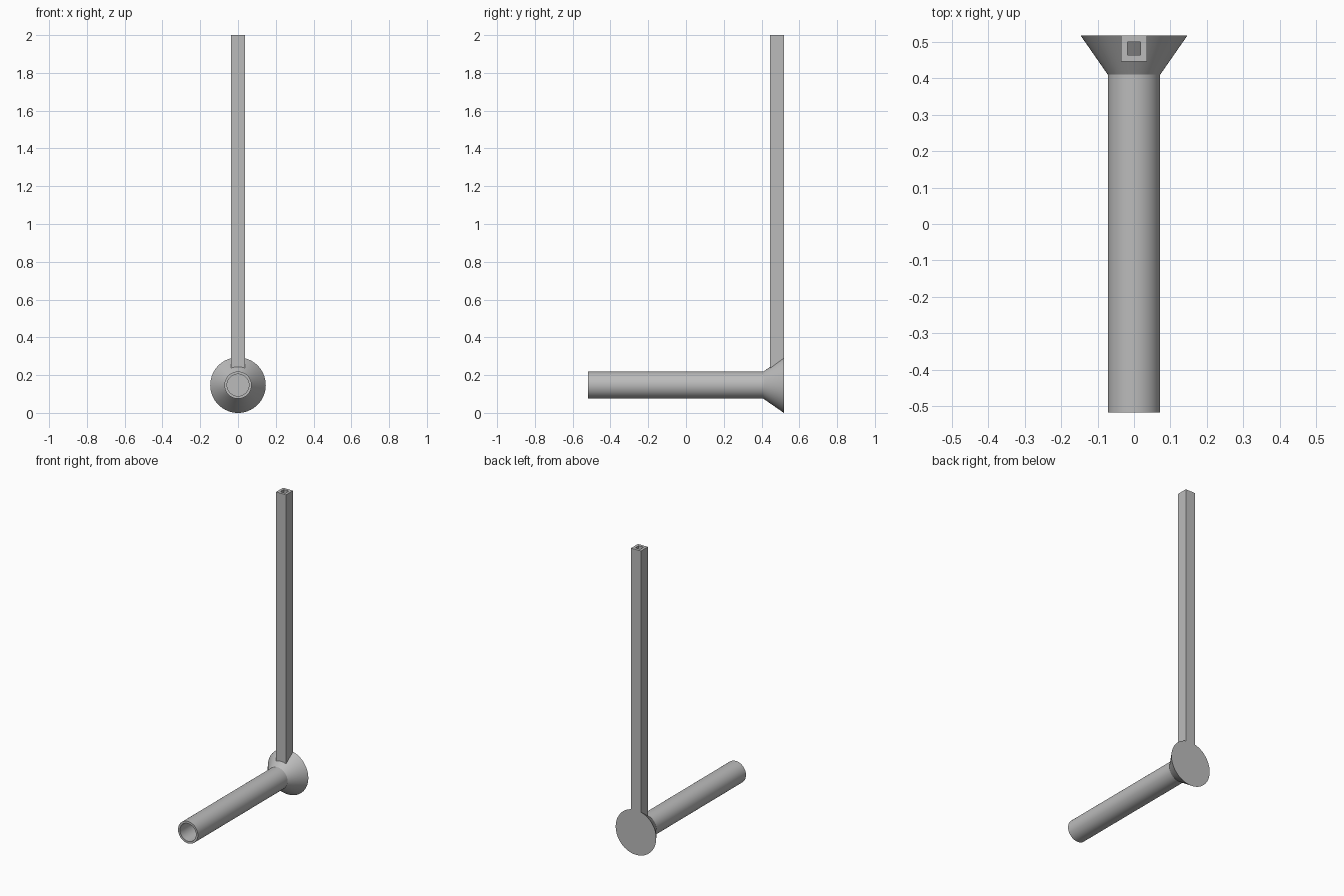
import bpy, bmesh, math
from mathutils import Matrix, Vector

cube = bpy.data.objects.get("Cube")
if cube:
    bpy.data.objects.remove(cube, do_unlink=True)

AXIS_Z = 0.147      # height of the horizontal tube axis
BACK = 0.518        # rear plane shared by flange and post
SEGMENTS = 64

# Plain grey metal
grey = bpy.data.materials.new("grey metal")
grey.use_nodes = True
colour = (0.5, 0.5, 0.5, 1)
grey.diffuse_color = colour
grey.node_tree.nodes["Principled BSDF"].inputs["Base Color"].default_value = colour


def finish(name, bm, smooth=False):
    bmesh.ops.recalc_face_normals(bm, faces=bm.faces)
    mesh = bpy.data.meshes.new(name)
    bm.to_mesh(mesh)
    bm.free()
    mesh.materials.append(grey)
    obj = bpy.data.objects.new(name, mesh)
    bpy.context.collection.objects.link(obj)
    if smooth:
        bpy.ops.object.select_all(action="DESELECT")
        obj.select_set(True)
        bpy.context.view_layer.objects.active = obj
        bpy.ops.object.shade_smooth_by_angle(angle=math.radians(25))
    return obj


def lathe(name, profile):
    """Turn (radius, y) points around the tube axis."""
    bm = bmesh.new()
    rings = []
    for radius, y in profile:
        ring = []
        for i in range(SEGMENTS):
            a = math.tau * i / SEGMENTS
            ring.append(bm.verts.new((radius * math.sin(a), y, AXIS_Z + radius * math.cos(a))))
        rings.append(ring)
    for a, b in zip(rings, rings[1:]):
        for i in range(SEGMENTS):
            j = (i + 1) % SEGMENTS
            bm.faces.new((a[i], a[j], b[j], b[i]))
    bm.faces.new(rings[0])
    bm.faces.new(rings[-1])
    return finish(name, bm, smooth=True)


# Horizontal tube with open bore, flaring into a solid flange
NECK, RIM, FLARE = 0.072, 0.147, 0.41
lathe("tube_with_flange", [(0.058, FLARE), (0.058, -BACK), (NECK, -BACK), (NECK, FLARE), (RIM, BACK)])


# Upright square tube, its foot cut to sit on the sloping flange
def foot_height(x, y):
    r = NECK + (RIM - NECK) * (y - FLARE) / (BACK - FLARE)
    return AXIS_Z + math.sqrt(r * r - x * x)


HALF = 0.036
bm = bmesh.new()
loops = []
for half in (HALF, HALF / 2):
    corners = [(sx * half, BACK - HALF + sy * half) for sx, sy in ((-1, -1), (1, -1), (1, 1), (-1, 1))]
    loops.append([bm.verts.new((x, y, foot_height(x, y))) for x, y in corners])
    loops.append([bm.verts.new((x, y, 2)) for x, y in corners])
outer_foot, outer_top, inner_foot, inner_top = loops
for a, b in ((outer_foot, outer_top), (outer_top, inner_top), (inner_top, inner_foot), (inner_foot, outer_foot)):
    for i in range(4):
        j = (i + 1) % 4
        bm.faces.new((a[i], a[j], b[j], b[i]))
finish("upright_post", bm)
